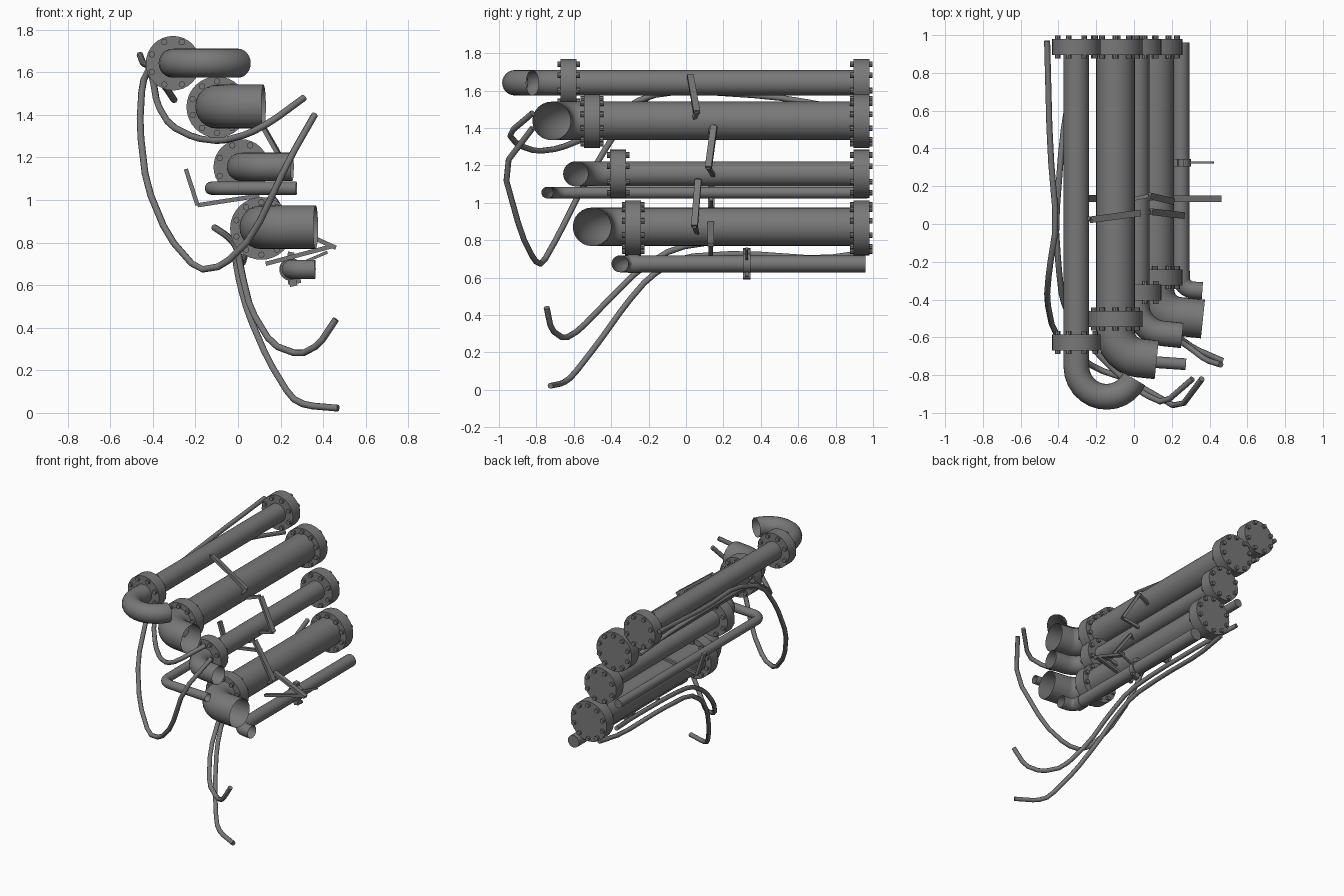
import bpy, bmesh, math
from mathutils import Vector, Matrix

if "Cube" in bpy.data.objects:
    bpy.data.objects.remove(bpy.data.objects["Cube"], do_unlink=True)

steel = bpy.data.materials.new("dark_grey_steel")
steel.use_nodes = True
GREY = (0.19, 0.19, 0.19, 1)
steel.diffuse_color = GREY
steel.node_tree.nodes["Principled BSDF"].inputs["Base Color"].default_value = GREY


def finish(name, bm):
    mesh = bpy.data.meshes.new(name)
    bm.to_mesh(mesh)
    bm.free()
    mesh.materials.append(steel)
    obj = bpy.data.objects.new(name, mesh)
    bpy.context.collection.objects.link(obj)
    bpy.ops.object.select_all(action="DESELECT")
    obj.select_set(True)
    bpy.context.view_layer.objects.active = obj
    bpy.ops.object.shade_smooth_by_angle(angle=math.radians(35))
    return obj


def add_disc(bm, x, z, y0, y1, radius, sides):
    """Solid cylinder lying along y."""
    m = Matrix.Translation((x, (y0 + y1) / 2, z)) @ Matrix.Rotation(math.pi / 2, 4, "X")
    bmesh.ops.create_cone(bm, cap_ends=True, segments=sides, radius1=radius,
                          radius2=radius, depth=abs(y1 - y0), matrix=m)


def tube(name, points, radius, resolution, caps):
    """Round tube swept along a path."""
    curve = bpy.data.curves.new(name, "CURVE")
    curve.dimensions = "3D"
    curve.bevel_depth = radius
    curve.bevel_resolution = resolution
    curve.use_fill_caps = caps
    spline = curve.splines.new("POLY")
    spline.points.add(len(points) - 1)
    for sp, p in zip(spline.points, points):
        sp.co = (*p, 1)
    curve.materials.append(steel)
    obj = bpy.data.objects.new(name, curve)
    bpy.context.collection.objects.link(obj)


def flange(name, x, z, y0, radius, bolts, thick=0.085):
    bm = bmesh.new()
    add_disc(bm, x, z, y0, y0 + thick, radius, 32)
    for i in range(bolts):
        a = 2 * math.pi * (i + 0.5) / bolts
        bx, bz = x + 0.84 * radius * math.cos(a), z + 0.84 * radius * math.sin(a)
        add_disc(bm, bx, bz, y0 - 0.018, y0 + thick + 0.018, 0.015, 8)
    finish(name, bm)


def pipe(name, x, z, radius, back, bend_y, bend_r, angle, end_x=None):
    """Straight run from the back, then a bend towards +x, open at its end."""
    pts = [Vector((x, back, z)), Vector((x, bend_y + 0.02, z))]
    steps = 12
    for i in range(steps + 1):
        a = math.radians(angle) * i / steps
        pts.append(Vector((x + bend_r * (1 - math.cos(a)), bend_y - bend_r * math.sin(a), z)))
    if end_x is not None:
        a = math.radians(angle)
        run = (end_x - pts[-1].x) / math.sin(a)
        pts.append(pts[-1] + run * Vector((math.sin(a), -math.cos(a), 0)))
    tube(name, pts, radius, 10, False)


def bar(bm, p, q, width, thick):
    p, q = Vector(p), Vector(q)
    d = q - p
    m = (Matrix.Translation((p + q) / 2) @ d.to_track_quat("Z", "Y").to_matrix().to_4x4()
         @ Matrix.Diagonal((width, thick, d.length, 1)))
    bmesh.ops.create_cube(bm, size=1, matrix=m)


def bracket(name, y, points, widths, lean=0.03):
    """Chain of flat bars through x, z points."""
    bm = bmesh.new()
    pts = [(px, y + lean * (i % 2 - 0.5), pz) for i, (px, pz) in enumerate(points)]
    for p, q, w in zip(pts, pts[1:], widths):
        bar(bm, p, q, w, 0.02)
    finish(name, bm)


# Flanged pipes
pipe("top_pipe", -0.305, 1.642, 0.068, 0.93, -0.755, 0.16, 156)
pipe("upper_pipe", -0.098, 1.438, 0.103, 0.93, -0.57, 0.14, 84, 0.12)
pipe("middle_pipe", 0.015, 1.155, 0.067, 0.93, -0.43, 0.15, 84, 0.255)
pipe("lower_pipe", 0.11, 0.872, 0.103, 0.93, -0.35, 0.14, 84, 0.365)

for label, x, z, r, front, bolts in (
        ("top", -0.305, 1.642, 0.128, -0.67, 8),
        ("upper", -0.098, 1.436, 0.144, -0.545, 10),
        ("middle", 0.015, 1.155, 0.13, -0.405, 8),
        ("lower", 0.11, 0.866, 0.147, -0.325, 10)):
    flange(label + "_front_flange", x, z, front, r, bolts)
    flange(label + "_back_flange", x, z, 0.895, r, bolts)

# Plain small pipes with closed back ends
pipe("thin_pipe", -0.125, 1.055, 0.031, 0.97, -0.64, 0.08, 86, 0.275)
pipe("bottom_pipe", 0.248, 0.674, 0.045, 0.96, -0.28, 0.07, 86, 0.362)
bm = bmesh.new()
add_disc(bm, -0.125, 1.055, 0.955, 0.971, 0.031, 24)
add_disc(bm, 0.248, 0.674, 0.945, 0.961, 0.045, 24)
finish("small_pipe_end_caps", bm)
bm = bmesh.new()
add_disc(bm, 0.248, 0.674, -0.31, -0.25, 0.049, 24)
finish("bottom_pipe_collar", bm)

# Clamp round the bottom pipe
bm = bmesh.new()
add_disc(bm, 0.248, 0.674, 0.305, 0.345, 0.054, 24)
bar(bm, (0.262, 0.325, 0.595), (0.252, 0.325, 0.64), 0.04, 0.035)
bar(bm, (0.24, 0.325, 0.7), (0.25, 0.325, 0.755), 0.04, 0.03)
bar(bm, (0.235, 0.325, 0.612), (0.295, 0.325, 0.62), 0.02, 0.02)
bar(bm, (0.27, 0.325, 0.69), (0.42, 0.325, 0.755), 0.012, 0.014)
finish("bottom_pipe_clamp", bm)

# Support brackets between the pipes
bracket("top_bracket", 0.04, [(-0.3, 1.6), (-0.23, 1.68), (0.03, 1.485), (-0.06, 1.4)],
        (0.02, 0.035, 0.02), -0.035)
bracket("upper_bracket", 0.135, [(-0.06, 1.37), (0.08, 1.41), (0.205, 1.19), (0.05, 1.14)],
        (0.02, 0.035, 0.02))
bracket("left_bracket", 0.135, [(-0.245, 1.145), (-0.19, 0.975), (0.1, 1.02)],
        (0.035, 0.02), 0)
bracket("middle_bracket", 0.055, [(0.02, 1.1), (0.09, 1.12), (0.26, 0.875), (0.18, 0.83)],
        (0.02, 0.035, 0.02), 0.02)
bracket("lower_bracket", 0.133, [(0.15, 0.915), (0.46, 0.775)], (0.035,), 0)
bracket("lower_bracket_strut", 0.133, [(0.13, 0.7), (0.44, 0.782)], (0.025,), 0)

# Hanging cables, from the back end to the loose front end
cables = {
    "outer_top_cable": [
        (-0.46, 0.97, 1.68), (-0.445, 0.4, 1.64), (-0.41, 0, 1.63), (-0.45, -0.25, 1.55),
        (-0.462, -0.4, 1.34), (-0.43, -0.56, 1.07), (-0.33, -0.68, 0.83),
        (-0.19, -0.77, 0.67), (-0.07, -0.81, 0.69), (0.07, -0.88, 0.83),
        (0.24, -0.98, 1.19), (0.36, -0.82, 1.4)],
    "inner_top_cable": [
        (-0.3, 0.97, 1.47), (-0.34, 0.7, 1.53), (-0.38, 0.45, 1.57), (-0.415, 0, 1.6),
        (-0.4, -0.22, 1.57), (-0.38, -0.4, 1.45), (-0.32, -0.53, 1.35),
        (-0.2, -0.68, 1.29), (-0.08, -0.8, 1.275), (0.05, -0.9, 1.31),
        (0.16, -0.95, 1.37), (0.31, -0.82, 1.48)],
    "inner_low_cable": [
        (-0.11, 0.97, 0.87), (-0.05, 0.7, 0.83), (-0.02, 0.2, 0.8), (0, -0.06, 0.76),
        (0.02, -0.25, 0.645), (0.06, -0.41, 0.485), (0.16, -0.57, 0.32),
        (0.29, -0.65, 0.272), (0.38, -0.72, 0.32), (0.46, -0.745, 0.44)],
    "outer_low_cable": [
        (0.03, 0.97, 0.735), (0.02, 0.72, 0.7), (-0.01, 0.3, 0.73), (-0.01, -0.03, 0.71),
        (0.01, -0.2, 0.6), (0.05, -0.32, 0.46), (0.14, -0.47, 0.25),
        (0.25, -0.61, 0.07), (0.32, -0.66, 0.035), (0.47, -0.725, 0.022)],
}
for name, pts in cables.items():
    pts = [Vector(p) for p in pts]
    # Soften each corner slightly
    path = [pts[0]]
    for a, b in zip(pts, pts[1:]):
        path += [a.lerp(b, 0.2), a.lerp(b, 0.8)]
    tube(name, path + [pts[-1]], 0.016, 2, True)
